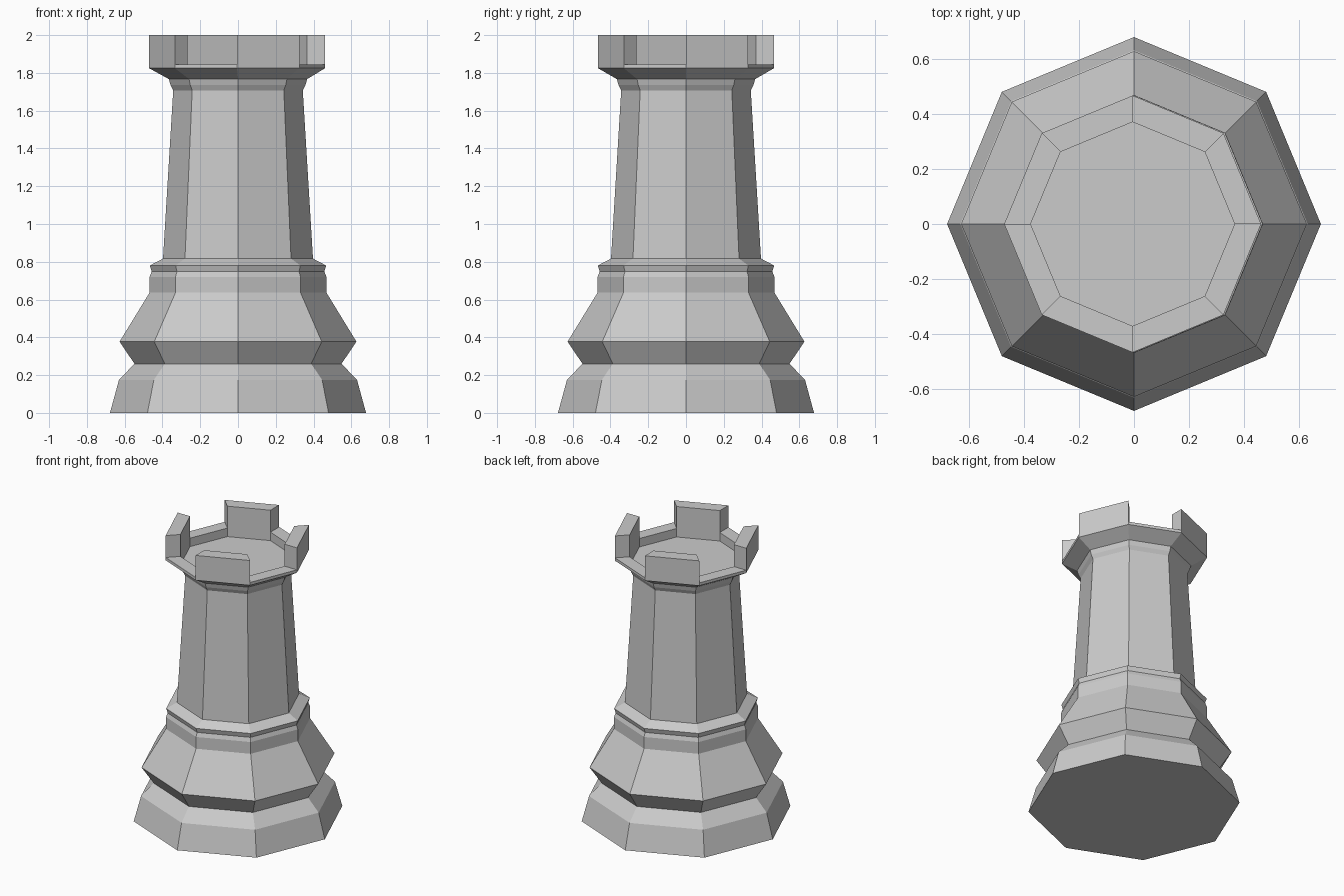
import bpy, bmesh
from math import sin, cos, pi

if "Cube" in bpy.data.objects:
    bpy.data.objects.remove(bpy.data.objects["Cube"])

SIDES = 8
CROWN_SHIFT = -0.005   # crown sits a hair off-axis

# Lathe sections as (radius, height), bottom to top
base = [(0.678, 0), (0.63, 0.175), (0.548, 0.26), (0.627, 0.377), (0.468, 0.637)]
collar = [(0.468, 0.72), (0.457, 0.748), (0.467, 0.78)]
shaft = [(0.397, 0.817), (0.343, 1.708), (0.357, 1.735), (0.366, 1.767)]
crown = [(0.466, 1.825), (0.466, 1.845), (0.37, 1.845), (0.37, 1.785)]
SILL = len(base + collar + shaft) + 1   # index of the sill's outer ring

bm = bmesh.new()


def ring(radius, z):
    dx = CROWN_SHIFT if z > 1.77 else 0
    return [bm.verts.new((radius * cos(2 * pi * i / SIDES) + dx,
                          radius * sin(2 * pi * i / SIDES), z)) for i in range(SIDES)]


# Eight-sided tower body
rings = [ring(r, z) for r, z in base + collar + shaft + crown]
sill_faces = []
for k, (lo, hi) in enumerate(zip(rings, rings[1:])):
    for i in range(SIDES):
        j = (i + 1) % SIDES
        face = bm.faces.new((lo[i], lo[j], hi[j], hi[i]))
        if k == SILL and i % 2 == 0:
            sill_faces.append(face)

# Underside and sunken floor
bm.faces.new(rings[0][::-1])
bm.faces.new(rings[-1])

# Battlements raised from every other sill face
raised = bmesh.ops.extrude_discrete_faces(bm, faces=sill_faces)["faces"]
for face in raised:
    for v in face.verts:
        v.co.z = 2.0

bmesh.ops.recalc_face_normals(bm, faces=bm.faces)
mesh = bpy.data.meshes.new("tower")
bm.to_mesh(mesh)
bm.free()
bpy.context.collection.objects.link(bpy.data.objects.new("tower", mesh))
